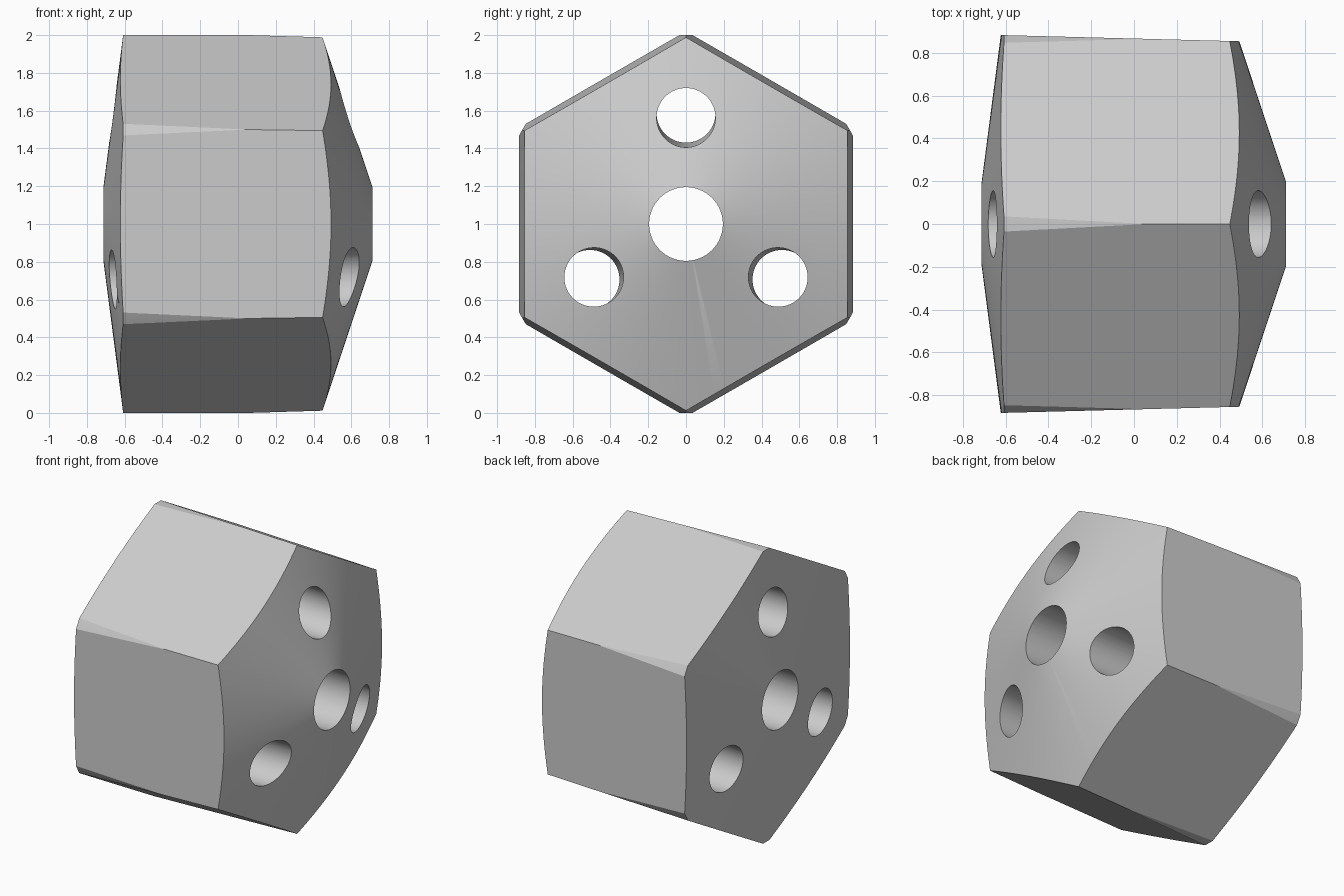
import bpy, bmesh
from math import pi, cos, sin, atan
from mathutils import Matrix

cube = bpy.data.objects.get("Cube")
if cube:
    bpy.data.objects.remove(cube, do_unlink=True)

grey = bpy.data.materials.new("plain_grey")
grey.use_nodes = True
colour = (0.6, 0.6, 0.6, 1)
grey.diffuse_color = colour
grey.node_tree.nodes["Principled BSDF"].inputs["Base Color"].default_value = colour

CENTRE = Matrix.Translation((0, 0, 1))
ALONG_X = Matrix.Rotation(pi / 2, 4, "Y")


def finish(name, bm, helper=False):
    bmesh.ops.recalc_face_normals(bm, faces=bm.faces)
    mesh = bpy.data.meshes.new(name)
    bm.to_mesh(mesh)
    bm.free()
    mesh.materials.append(grey)
    obj = bpy.data.objects.new(name, mesh)
    bpy.context.collection.objects.link(obj)
    obj.hide_render = helper
    return obj


def lathe(name, left_tip, rings, right_tip, sides):
    """Solid turned around the x axis through the model's centre."""
    bm = bmesh.new()
    loops = [[bm.verts.new((x, r * sin(2 * pi * i / sides), 1 + r * cos(2 * pi * i / sides)))
              for i in range(sides)] for x, r in rings]
    tips = [bm.verts.new((x, 0, 1)) for x in (left_tip, right_tip)]
    for i in range(sides):
        j = (i + 1) % sides
        for a, b in zip(loops, loops[1:]):
            bm.faces.new((a[i], a[j], b[j], b[i]))
        for tip, loop in zip(tips, (loops[0], loops[-1])):
            bm.faces.new((tip, loop[i], loop[j]))
    return finish(name, bm)


def bar(name, sides, r_left, r_right, length, placement):
    """Helper prism or cylinder lying along x."""
    bm = bmesh.new()
    bmesh.ops.create_cone(bm, cap_ends=True, segments=sides, radius1=r_left,
                          radius2=r_right, depth=length, matrix=placement @ ALONG_X)
    return finish(name, bm, helper=True)


def cut(target, cutter, operation):
    mod = target.modifiers.new(operation.lower(), "BOOLEAN")
    mod.operation = operation
    mod.solver = "EXACT"
    mod.object = cutter
    bpy.context.view_layer.objects.active = target
    bpy.ops.object.modifier_apply(modifier=mod.name)
    bpy.data.objects.remove(cutter, do_unlink=True)


# Turned blank: shallow cone on the left, steeper cone on the right
body = lathe("hexagonal_body", -0.738, [(-0.608, 1.0), (0.444, 1.0)], 0.777, 192)

# Slightly tapered hexagon with a corner at the top
flat = cos(pi / 6)
hexagon = bar("hexagon_cutter", 6, 0.8883 / flat, 0.8467 / flat, 1.6, CENTRE)
corner = max(abs(v.co.z - 1) for v in hexagon.data.vertices)
if corner < 0.95:
    hexagon.data.transform(CENTRE @ Matrix.Rotation(pi / 6, 4, "X") @ CENTRE.inverted())
cut(body, hexagon, "INTERSECT")

# Central bore
cut(body, bar("bore_cutter", 96, 0.195, 0.195, 2, CENTRE), "DIFFERENCE")

# Three side holes leaning along the taper
for k in range(3):
    place = (CENTRE @ Matrix.Rotation(k * 2 * pi / 3, 4, "X")
             @ Matrix.Translation((0, 0, 0.574)) @ Matrix.Rotation(atan(0.019), 4, "Y"))
    cut(body, bar("side_hole_cutter", 96, 0.156, 0.156, 2, place), "DIFFERENCE")

bpy.ops.object.select_all(action="DESELECT")
body.select_set(True)
bpy.context.view_layer.objects.active = body
bpy.ops.object.shade_smooth_by_angle(angle=pi / 9)
